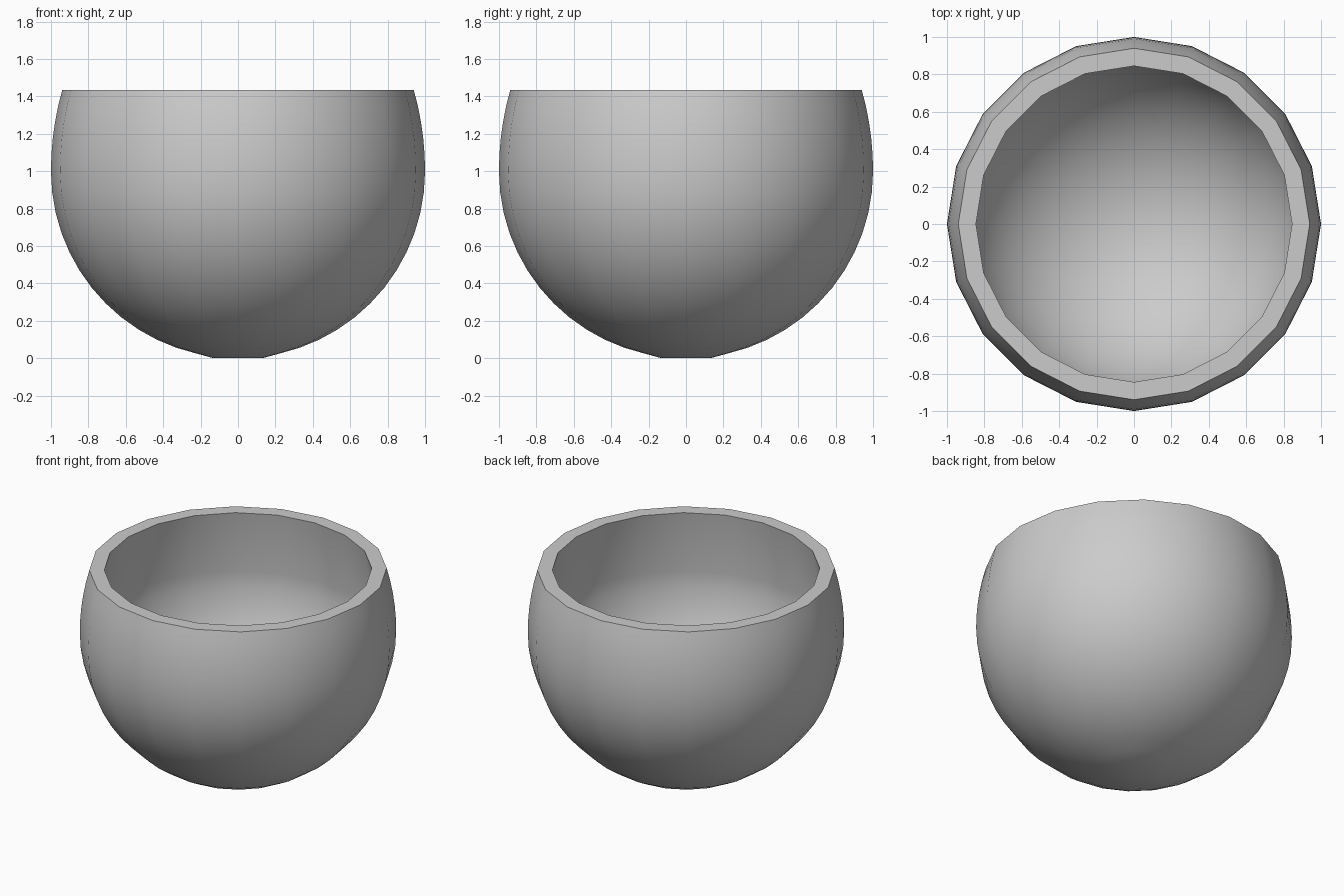
import bpy, bmesh
from math import sin, cos, pi, sqrt, radians

if "Cube" in bpy.data.objects:
    bpy.data.objects.remove(bpy.data.objects["Cube"])

SIDES = 20
TOP, MID = 1.435, 1.0
UPPER = 1.27   # vertical stretch of the egg-shaped upper part


def lower(radius, bottom, n=14):
    """Quarter arc from the bottom centre up to the widest ring."""
    h = MID - bottom
    return [(radius * sin(i / n * pi / 2), MID - h * cos(i / n * pi / 2)) for i in range(n + 1)]


def upper(n=5):
    """Slightly closing outer wall from the widest ring to the rim."""
    dz = TOP - MID
    return [(sqrt(1 - (dz * i / n / UPPER) ** 2), MID + dz * i / n) for i in range(1, n + 1)]


# Outer wall with a small flat foot
outer = [(0, 0), (0.13, 0)] + lower(1.0, 0.0)[2:] + upper()
# Rim, tapered inner wall, rounded cavity
inner = [(0.845, TOP)] + lower(0.91, 0.1)[::-1]
profile = outer + inner

bm = bmesh.new()
verts = [bm.verts.new((r, 0, z)) for r, z in profile]
edges = [bm.edges.new(pair) for pair in zip(verts, verts[1:])]
bmesh.ops.spin(bm, geom=verts + edges, axis=(0, 0, 1), cent=(0, 0, 0),
               angle=2 * pi, steps=SIDES)
bmesh.ops.remove_doubles(bm, verts=bm.verts, dist=0.0005)
bmesh.ops.recalc_face_normals(bm, faces=bm.faces)

mesh = bpy.data.meshes.new("bowl")
bm.to_mesh(mesh)
bm.free()
bowl = bpy.data.objects.new("bowl", mesh)
bpy.context.collection.objects.link(bowl)

# Smooth walls, crisp rim
bpy.context.view_layer.objects.active = bowl
bowl.select_set(True)
bpy.ops.object.shade_smooth_by_angle(angle=radians(30))
